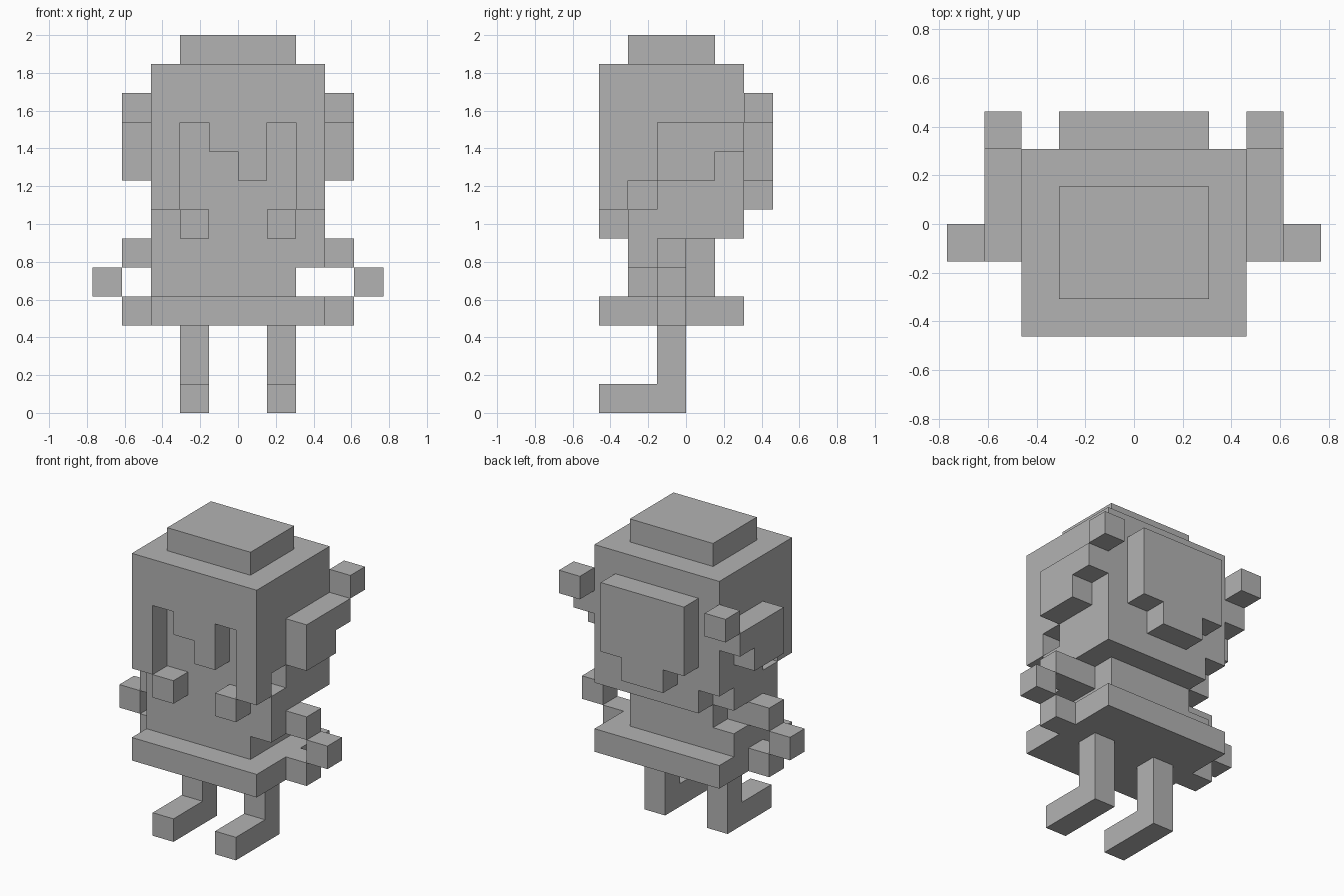
import bpy
import bmesh
from itertools import product
from mathutils import Vector

cube = bpy.data.objects.get("Cube")
if cube:
    bpy.data.objects.remove(cube, do_unlink=True)

UNIT = 2 / 13  # edge of one block

grey = bpy.data.materials.new("plain grey")
grey.use_nodes = True
grey.diffuse_color = (0.45, 0.45, 0.45, 1)
grey.node_tree.nodes["Principled BSDF"].inputs["Base Color"].default_value = grey.diffuse_color


def box(xs, ys, zs):
    """Block cells filling the given ranges."""
    return set(product(range(*xs), range(*ys), range(*zs)))


def mirror(cells):
    """The cells reflected to the other side of x = 0."""
    return {(-x - 1, y, z) for x, y, z in cells}


def build(name, cells):
    """Make the outer skin of a group of cells as one flat-faced object."""
    bm = bmesh.new()
    for cell in cells:
        for axis, side in product(range(3), (0, 1)):
            neighbour = list(cell)
            neighbour[axis] += 2 * side - 1
            if tuple(neighbour) in cells:
                continue
            corner = Vector(cell)
            corner[axis] += side
            u, v = Vector(), Vector()
            u[(axis + 1) % 3] = 1
            v[(axis + 2) % 3] = 1
            quad = [corner, corner + u, corner + u + v, corner + v]
            if not side:
                quad.reverse()
            bm.faces.new([bm.verts.new(p * UNIT) for p in quad])
    bmesh.ops.remove_doubles(bm, verts=bm.verts, dist=UNIT / 100)
    bmesh.ops.dissolve_limit(bm, angle_limit=0.01, verts=bm.verts, edges=bm.edges)
    mesh = bpy.data.meshes.new(name)
    bm.to_mesh(mesh)
    bm.free()
    mesh.materials.append(grey)
    obj = bpy.data.objects.new(name, mesh)
    bpy.context.collection.objects.link(obj)


def build_pair(name, cells):
    build("left_" + name, cells)
    build("right_" + name, mirror(cells))


# Head with notched sides, lower jaw and back corner
head = box((-3, 3), (-2, 2), (6, 12))
notch = box((2, 3), (-2, -1), (7, 8))
head -= notch | mirror(notch)
head -= box((-3, -2), (1, 2), (6, 7))

# Front hair framing the recessed face, with an uneven fringe
hair = box((-3, 3), (-3, -2), (7, 12))
hair -= box((-2, 2), (-3, -2), (7, 10))
hair |= box((-1, 1), (-3, -2), (9, 10)) | box((0, 1), (-3, -2), (8, 9))

# Torso, with one fuller side and a shoulder on each side
shoulder = box((2, 3), (-2, 0), (5, 6))
torso = box((-2, 2), (-2, 1), (4, 6))
torso |= shoulder | mirror(shoulder) | box((-3, -2), (-2, 1), (4, 5))

build("head", head | hair | torso)
build("crown", box((-2, 2), (-2, 1), (12, 13)))
build("back_hair", box((-2, 2), (2, 3), (8, 11)) | box((-1, 1), (2, 3), (7, 8)))
build("skirt", box((-3, 3), (-3, 2), (3, 4)))

# Ears swept back to a raised tip
build_pair("ear", box((3, 4), (-1, 1), (8, 10)) | box((3, 4), (1, 2), (9, 10)))
build_pair("ear_tip", box((3, 4), (2, 3), (10, 11)))

# Small blocks below the face
build_pair("chin_block", box((1, 2), (-3, -2), (6, 7)))

# Arms, hands and skirt tabs
build_pair("arm", box((3, 4), (-1, 0), (5, 6)))
build_pair("hand", box((4, 5), (-1, 0), (4, 5)))
build_pair("skirt_tab", box((3, 4), (-1, 0), (3, 4)))

# Legs with long feet
build_pair("leg", box((1, 2), (-1, 0), (0, 3)) | box((1, 2), (-3, -1), (0, 1)))
